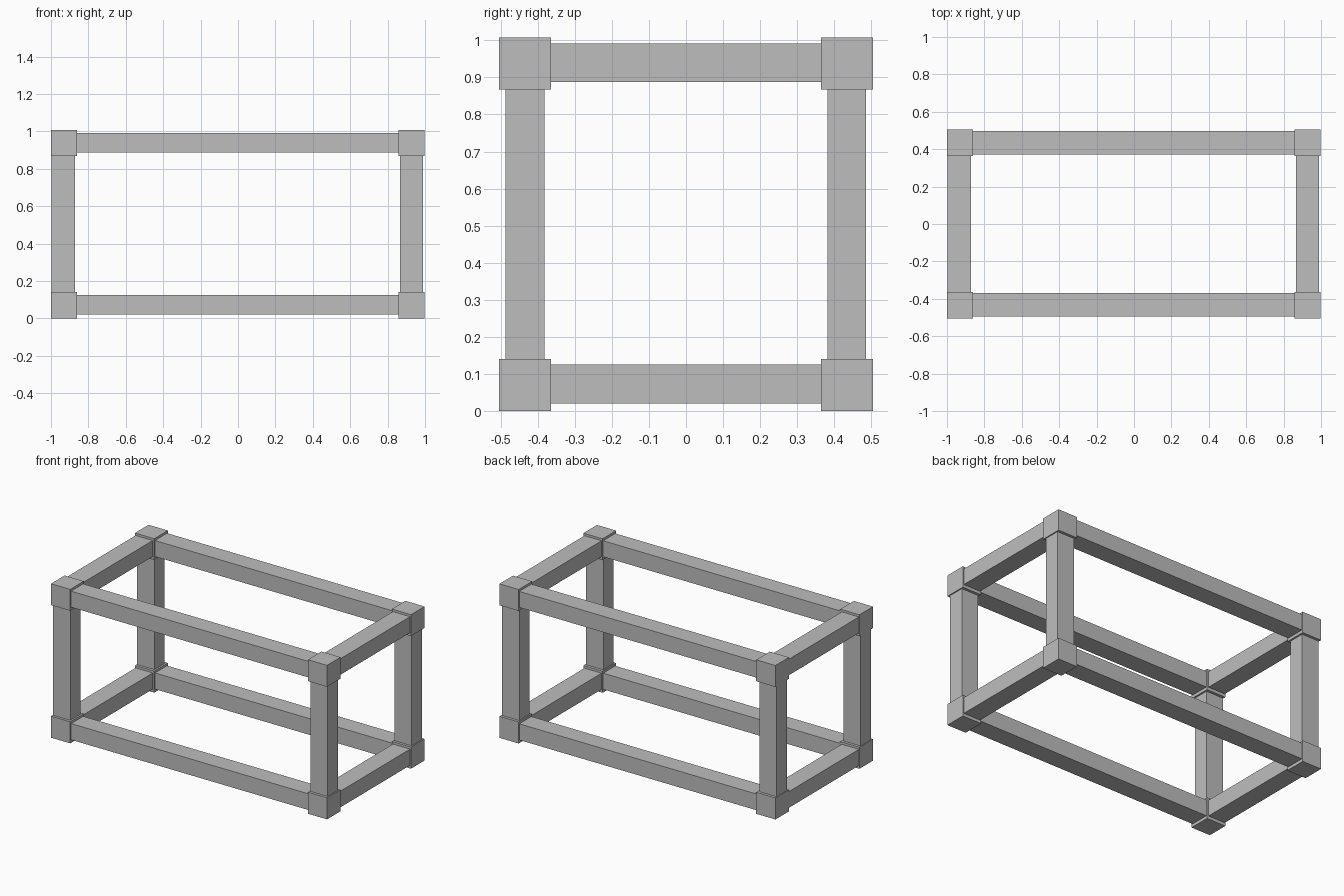
import bpy

if "Cube" in bpy.data.objects:
    bpy.data.objects.remove(bpy.data.objects["Cube"], do_unlink=True)

grey = bpy.data.materials.new("plain grey")
grey.use_nodes = True
colour = (0.515, 0.515, 0.515, 1)
grey.diffuse_color = colour
grey.node_tree.nodes["Principled BSDF"].inputs["Base Color"].default_value = colour


def box(name, xs, ys, zs):
    """Axis-aligned box from its (low, high) range on each axis."""
    spans = (xs, ys, zs)
    bpy.ops.mesh.primitive_cube_add(size=1, location=[(a + b) / 2 for a, b in spans])
    obj = bpy.context.object
    obj.name = name
    for v in obj.data.vertices:
        for i, (a, b) in enumerate(spans):
            v.co[i] *= b - a
    obj.data.materials.append(grey)


# Ranges of the corner blocks and of the thinner bars on each axis
block_x = {"right": (-1, -0.861), "left": (0.858, 0.997)}
block_y = {"front": (-0.504, -0.364), "back": (0.364, 0.504)}
block_z = {"bottom": (0, 0.141), "top": (0.867, 1.007)}
bar_x = {"right": (-0.996, -0.872), "left": (0.866, 0.99)}
bar_y = {"front": (-0.495, -0.37), "back": (0.372, 0.497)}
post_y = {"front": (-0.487, -0.382), "back": (0.381, 0.486)}
bar_z = {"bottom": (0.02, 0.126), "top": (0.887, 0.992)}

# Corner blocks
for z, zs in block_z.items():
    for y, ys in block_y.items():
        for x, xs in block_x.items():
            box(f"{z}_{y}_{x}_corner_block", xs, ys, zs)

# Long rails, side rails and upright posts, ending inside the blocks
for z, zs in bar_z.items():
    for y, ys in bar_y.items():
        box(f"{z}_{y}_rail", (-0.93, 0.93), ys, zs)
    for x, xs in bar_x.items():
        box(f"{z}_{x}_side_rail", xs, (-0.43, 0.43), zs)
for y, ys in post_y.items():
    for x, xs in bar_x.items():
        box(f"{y}_{x}_post", xs, ys, (0.07, 0.94))
